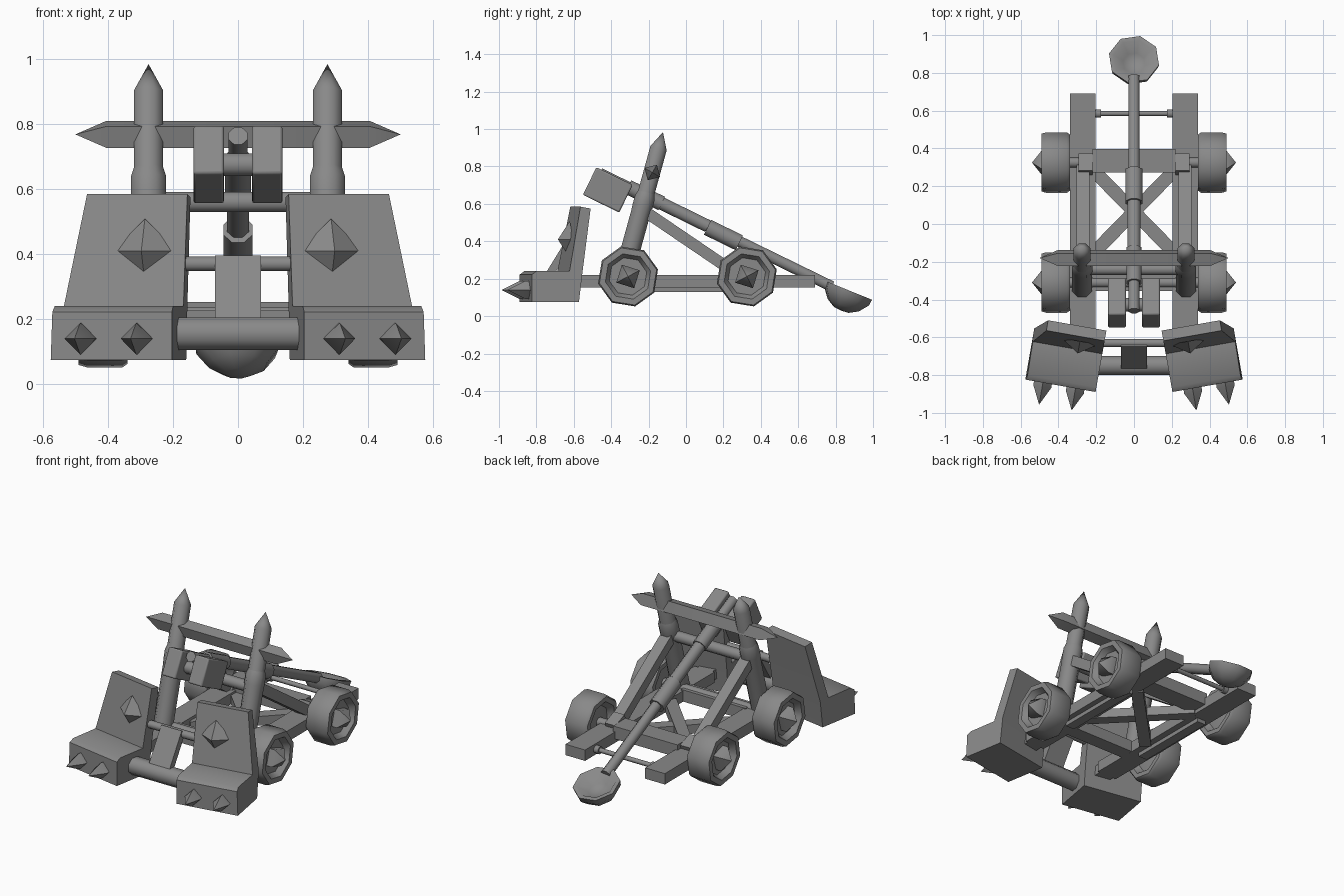
import bpy, bmesh, math
from mathutils import Vector, Matrix

old = bpy.data.objects.get("Cube")
if old:
    bpy.data.objects.remove(old)

grey = bpy.data.materials.new("weathered_grey")
grey.use_nodes = True
COLOUR = (0.25, 0.25, 0.25, 1)
grey.diffuse_color = COLOUR
grey.node_tree.nodes["Principled BSDF"].inputs["Base Color"].default_value = COLOUR
parts = []


def finish(name, bm, mirror=False):
    bmesh.ops.remove_doubles(bm, verts=bm.verts, dist=1e-5)
    bmesh.ops.recalc_face_normals(bm, faces=bm.faces)
    mesh = bpy.data.meshes.new(name)
    bm.to_mesh(mesh)
    bm.free()
    mesh.materials.append(grey)
    ob = bpy.data.objects.new(name, mesh)
    bpy.context.collection.objects.link(ob)
    if mirror:
        ob.modifiers.new("Mirror", 'MIRROR').use_mirror_merge = False
    parts.append(ob)
    return ob


def loft(name, start, direction, rings, sides=8, flat=1.0, roll=0.0, mirror=False):
    """Rings of (distance, half width) along a direction; zero width closes to a point."""
    start, d = Vector(start), Vector(direction).normalized()
    u = d.cross(Vector((0, 0, 1))).normalized()
    v = u.cross(d)
    bm = bmesh.new()
    loops = []
    for dist, half in rings:
        r = half / math.cos(math.pi / sides)
        loop = []
        for i in range(sides):
            a = math.tau * (i + 0.5) / sides + roll
            loop.append(bm.verts.new(start + d * dist + u * r * math.cos(a) + v * r * flat * math.sin(a)))
        loops.append(loop)
    for a, b in zip(loops, loops[1:]):
        for i in range(sides):
            j = (i + 1) % sides
            bm.faces.new((a[i], a[j], b[j], b[i]))
    for loop, ring in ((loops[0], rings[0]), (loops[-1], rings[-1])):
        if ring[1] > 0:
            bm.faces.new(loop)
    bmesh.ops.dissolve_degenerate(bm, dist=1e-6, edges=bm.edges)
    return finish(name, bm, mirror)


def beam(name, a, b, half, sides=4, flat=1.0, roll=0.0, mirror=False):
    d = Vector(b) - Vector(a)
    return loft(name, a, d, [(0, half), (d.length, half)], sides, flat, roll, mirror)


def crossbar(name, y, z, half_length, half, sides=8, flat=1.0):
    return beam(name, (-half_length, y, z), (half_length, y, z), half, sides, flat)


# Chassis: rails, cross beams and diagonal bracing
beam("side_rail", (0.272, -0.57, 0.187), (0.272, 0.69, 0.187), 0.067, flat=0.5, mirror=True)
crossbar("front_cross_beam", -0.31, 0.19, 0.22, 0.045, 4, 0.8)
crossbar("rear_cross_beam", 0.335, 0.215, 0.22, 0.062, 4, 0.62)
beam("diagonal_brace_a", (-0.22, 0.29, 0.18), (0.22, -0.16, 0.18), 0.035, flat=0.8)
beam("diagonal_brace_b", (0.22, 0.29, 0.175), (-0.22, -0.16, 0.175), 0.035, flat=0.8)
crossbar("rear_rope", 0.585, 0.187, 0.21, 0.013)
loft("rope_collar", (0.175, 0.585, 0.187), (1, 0, 0), [(0, 0.022), (0.035, 0.022)], mirror=True)
beam("lower_side_beam", (0.275, -0.25, 0.15), (0.275, 0.28, 0.15), 0.03, flat=0.7, mirror=True)

# Wheels with a recessed face on both sides and a pointed hub
wheel_rings = [(0.02, 0), (0.035, 0.09), (0, 0.115), (0, 0.142), (0.015, 0.152),
               (0.125, 0.152), (0.15, 0.145), (0.15, 0.115), (0.115, 0.095), (0.115, 0)]
for label, y in (("front", -0.31), ("rear", 0.325)):
    loft(label + "_wheel", (0.34, y, 0.212), (1, 0, 0), wheel_rings, 8, roll=0.16, mirror=True)
    loft(label + "_hub", (0.45, y, 0.212), (1, 0, 0), [(0, 0.05), (0.04, 0.05), (0.09, 0)],
         4, roll=0.3, mirror=True)
    crossbar(label + "_axle", y, 0.212, 0.38, 0.026)

# Leaning posts with sharpened tops and collars
foot = Vector((0.275, -0.345, 0.18))
lean = Vector((0, 0.222, 0.804))
loft("post", foot, lean, [(0, 0.045), (0.745, 0.045), (0.834, 0)], mirror=True)
loft("post_sleeve", foot, lean, [(0, 0.052), (0.38, 0.052), (0.42, 0.054), (0.47, 0.054), (0.5, 0.045)],
     mirror=True)
beam("post_strut", (0.27, -0.22, 0.56), (0.27, 0.325, 0.19), 0.034, flat=0.9, mirror=True)
beam("strut_collar", (0.257, 0.27, 0.245), (0.257, 0.36, 0.21), 0.036, mirror=True)

# Upper spiked bar and the pivot bar between the posts
loft("spiked_crossbar", (-0.5, -0.18, 0.768), (1, 0, 0),
     [(0, 0), (0.095, 0.034), (0.905, 0.034), (1, 0)], 4, roll=-0.25)
crossbar("pivot_bar", -0.24, 0.56, 0.25, 0.031)

# Throwing arm with sleeve, weights and bowl
arm_dir = Vector((0, 1.045, -0.51))
beam("throwing_arm", (0, -0.46, 0.763), (0, 0.78, 0.158), 0.029, 8)
beam("arm_sleeve", (0, 0.115, 0.475), (0, 0.285, 0.392), 0.044, 8)
beam("arm_pivot_block", (0, -0.31, 0.69), (0, -0.13, 0.602), 0.04, 8)
beam("arm_front_grip", (0, -0.13, 0.602), (0, 0.115, 0.482), 0.034, 8)
weight_centre = Vector((0.09, -0.418, 0.675))
step = arm_dir.normalized() * 0.108
weight = beam("counterweight", weight_centre - step, weight_centre + step, 0.047, flat=1.75, mirror=True)
bevel = weight.modifiers.new("Bevel", 'BEVEL')
bevel.width = 0.008
bevel.segments = 2
beam("weight_link", weight_centre - Vector((0.18, 0.01, 0)), weight_centre - Vector((0, 0.01, 0)), 0.035, 8)
loft("bowl", (0, 0.872, 0.137), (0, -0.375, -0.927),
     [(0.06, 0), (0.055, 0.055), (0, 0.103), (0, 0.126), (0.035, 0.122), (0.085, 0.085),
      (0.112, 0.04), (0.116, 0)], 8, roll=0.15)

# Front shields: an L-shaped side profile, narrower towards the top
turn = Matrix.Translation((0.355, -0.695, 0)) @ Matrix.Rotation(math.radians(10), 4, 'Z')
profile = [(-0.165, 0.075, 0.195), (0.09, 0.075, 0.195), (0.11, 0.24, 0.195), (0.165, 0.575, 0.13),
           (0.11, 0.585, 0.13), (0.04, 0.24, 0.19), (-0.14, 0.24, 0.187), (-0.165, 0.222, 0.19)]
bm = bmesh.new()
inner = [bm.verts.new(turn @ Vector((-0.183, y, z))) for y, z, w in profile]
outer = [bm.verts.new(turn @ Vector((w, y, z))) for y, z, w in profile]
bm.faces.new(inner)
bm.faces.new(outer)
for i in range(len(profile)):
    j = (i + 1) % len(profile)
    bm.faces.new((inner[i], inner[j], outer[j], outer[i]))
finish("shield", bm, True)

# Shield boss and ram spikes
forward = turn.to_3x3() @ Vector((0, -1, 0))
loft("shield_boss", turn @ Vector((-0.055, 0.085, 0.41)), forward, [(0, 0.07), (0.065, 0)],
     4, roll=math.pi / 4, mirror=True)
for label, x in (("inner", -0.075), ("outer", 0.1)):
    loft(label + "_spike", turn @ Vector((x, -0.155, 0.14)), forward,
         [(0, 0.034), (0.03, 0.034), (0.128, 0)], 4, roll=math.pi / 4, mirror=True)

# Links between the shields
crossbar("shield_lower_link", -0.75, 0.155, 0.19, 0.05)
crossbar("shield_upper_link", -0.63, 0.37, 0.2, 0.022)
beam("link_plank", (0, -0.75, 0.19), (0, -0.63, 0.385), 0.07, flat=0.3)
beam("chassis_tongue", (0.272, -0.62, 0.187), (0.272, -0.55, 0.187), 0.05, flat=0.6, mirror=True)

# Shading
bpy.ops.object.select_all(action='DESELECT')
for ob in parts:
    ob.select_set(True)
bpy.context.view_layer.objects.active = parts[0]
bpy.ops.object.shade_smooth_by_angle(angle=math.radians(50))
